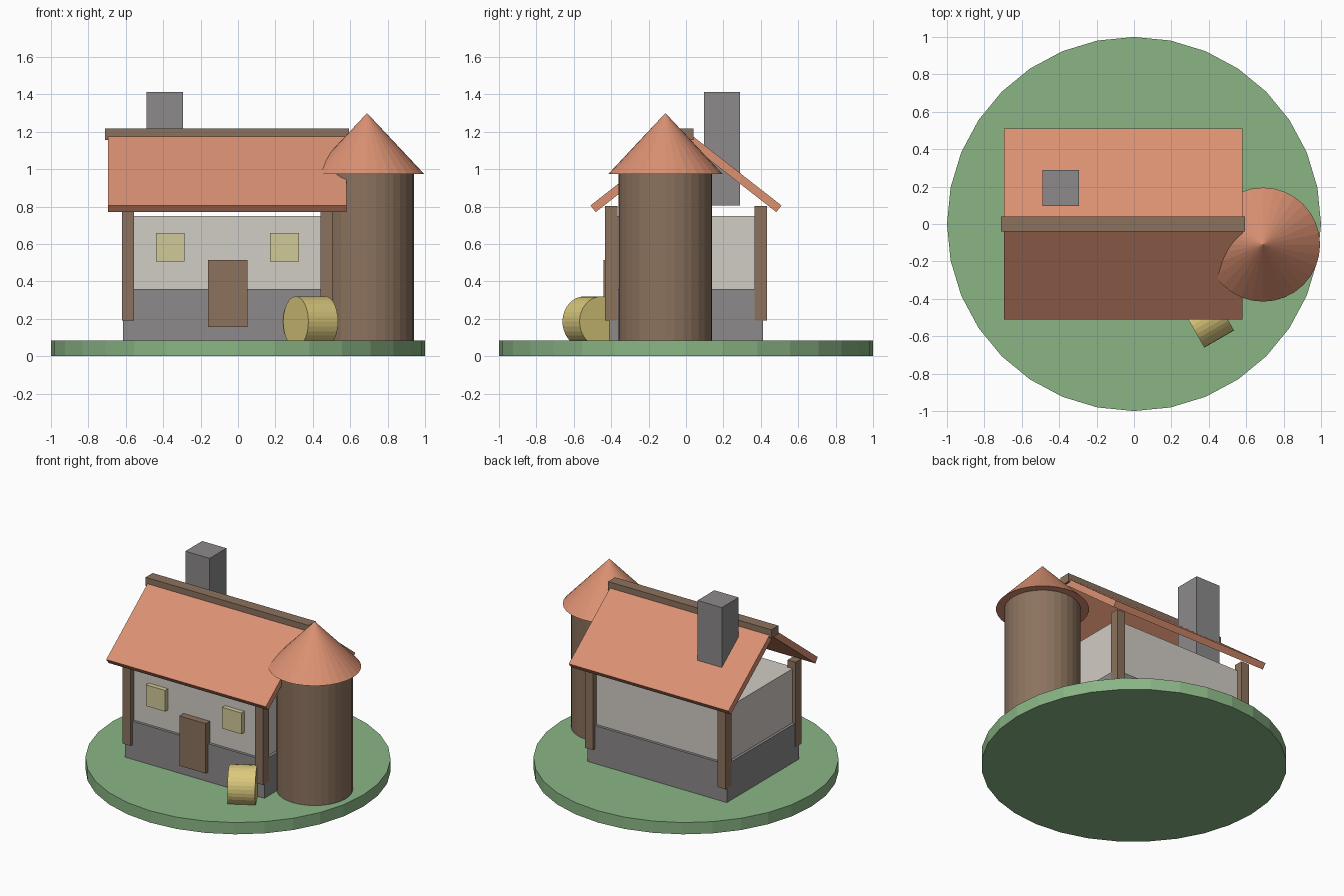
import bpy, math
from mathutils import Matrix, Vector

cube = bpy.data.objects.get("Cube")
if cube:
    bpy.data.objects.remove(cube, do_unlink=True)


def material(name, srgb):
    linear = [((c + 0.055) / 1.055) ** 2.4 for c in srgb] + [1.0]
    mat = bpy.data.materials.new(name)
    mat.use_nodes = True
    mat.diffuse_color = linear
    mat.node_tree.nodes["Principled BSDF"].inputs["Base Color"].default_value = linear
    return mat


GRASS = material("grass green", (0.54, 0.71, 0.52))
STONE = material("stone grey", (0.55, 0.54, 0.54))
PLASTER = material("plaster white", (0.82, 0.80, 0.77))
WOOD = material("wood brown", (0.55, 0.45, 0.37))
TILE = material("roof coral", (0.86, 0.57, 0.45))
GLASS = material("window yellow", (0.82, 0.79, 0.60))
HAY = material("hay yellow", (0.86, 0.79, 0.49))


def finish(name, mat):
    obj = bpy.context.object
    obj.name = obj.data.name = name
    obj.data.materials.append(mat)
    return obj


def box(name, mat, x, y, z):
    """Box from (min, max) ranges on each axis."""
    bpy.ops.mesh.primitive_cube_add(size=1)
    obj = finish(name, mat)
    size = Vector([r[1] - r[0] for r in (x, y, z)])
    centre = Vector([(r[0] + r[1]) / 2 for r in (x, y, z)])
    obj.data.transform(Matrix.Translation(centre) @ Matrix.Diagonal(size).to_4x4())
    return obj


def cone(name, mat, x, y, z, bottom, top):
    """Upright cylinder or cone between two heights."""
    bpy.ops.mesh.primitive_cone_add(vertices=32, radius1=bottom, radius2=top,
                                    depth=z[1] - z[0],
                                    location=(x, y, (z[0] + z[1]) / 2))
    return finish(name, mat)


MID = -0.058     # centre of the house along x
GROUND = 0.085

# Ground disc
cone("ground_disc", GRASS, 0, 0, (0, GROUND), 1, 1)

# House body
box("stone_foundation", STONE, (MID - 0.557, MID + 0.557), (-0.412, 0.412), (GROUND, 0.36))
box("plaster_walls", PLASTER, (MID - 0.537, MID + 0.537), (-0.392, 0.392), (0.36, 0.75))

# Corner posts
for side, sx in (("right", -1), ("left", 1)):
    for end, sy in (("front", -1), ("back", 1)):
        px, py = MID + sx * 0.53, sy * 0.4
        box(f"{end}_{side}_post", WOOD, (px - 0.032, px + 0.032),
            (py - 0.033, py + 0.033), (0.19, 0.803))

# Roof slabs, sloping down from the ridge
SLOPE = math.radians(38)
for end, sy in (("front", -1), ("back", 1)):
    slab = box(f"{end}_roof", TILE, (-0.638, 0.638), (-0.648, 0), (-0.045, 0))
    slab.data.transform(Matrix.Rotation(SLOPE, 4, "X"))
    slab.location = (MID, 0, 1.205)
    if sy > 0:
        slab.rotation_euler.z = math.pi
box("ridge_beam", WOOD, (MID - 0.652, MID + 0.652), (-0.04, 0.04), (1.155, 1.217))
box("chimney", STONE, (-0.488, -0.294), (0.096, 0.288), (0.807, 1.413))

# Door and windows
box("door", WOOD, (-0.16, 0.05), (-0.44, -0.39), (0.155, 0.515))
for side, wx in (("right", -0.362), ("left", 0.248)):
    box(f"{side}_window", GLASS, (wx - 0.077, wx + 0.077), (-0.425, -0.38), (0.507, 0.66))

# Round tower
cone("tower", WOOD, 0.69, -0.11, (GROUND, 0.975), 0.25, 0.25)
cone("tower_roof", TILE, 0.69, -0.11, (0.975, 1.3), 0.305, 0)

# Hay bale lying on its side, sunk slightly into the ground
bpy.ops.mesh.primitive_cylinder_add(vertices=32, radius=0.135, depth=0.183,
                                    location=(0.388, -0.498, 0.185),
                                    rotation=(0, math.pi / 2, math.radians(30)))
finish("hay_bale", HAY)
